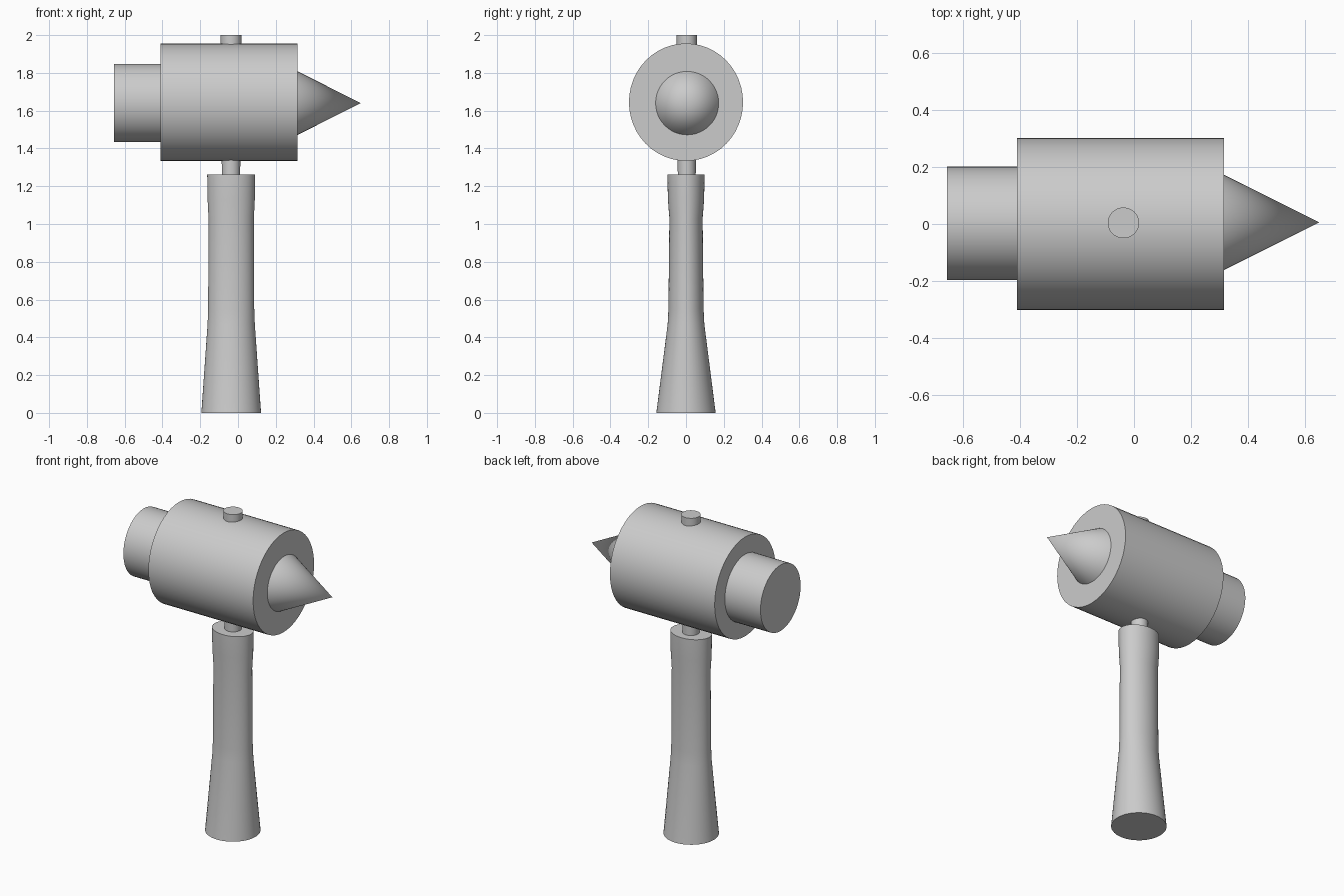
import bpy, bmesh, math

if "Cube" in bpy.data.objects:
    bpy.data.objects.remove(bpy.data.objects["Cube"])

SIDES = 48


def lathe(name, rings, axis='Z', centre=(0, 0, 0)):
    """Capped skin through elliptical rings (position, radius_a, radius_b); zero radius makes a point."""
    bm = bmesh.new()
    cx, cy, cz = centre
    loops = []
    for pos, ra, rb in rings:
        count = 1 if ra == 0 else SIDES
        loop = []
        for i in range(count):
            a = 2 * math.pi * i / SIDES
            u, v = ra * math.cos(a), rb * math.sin(a)
            co = (cx + u, cy + v, pos) if axis == 'Z' else (pos, cy + u, cz + v)
            loop.append(bm.verts.new(co))
        loops.append(loop)
    for lo, hi in zip(loops, loops[1:]):
        for i in range(SIDES):
            j = (i + 1) % SIDES
            if len(hi) == 1:
                bm.faces.new((lo[i], lo[j], hi[0]))
            else:
                bm.faces.new((lo[i], lo[j], hi[j], hi[i]))
    bm.faces.new(loops[0][::-1])
    if len(loops[-1]) > 1:
        bm.faces.new(loops[-1])
    bmesh.ops.recalc_face_normals(bm, faces=bm.faces)
    mesh = bpy.data.meshes.new(name)
    bm.to_mesh(mesh)
    bm.free()
    obj = bpy.data.objects.new(name, mesh)
    bpy.context.collection.objects.link(obj)
    bpy.ops.object.select_all(action='DESELECT')
    obj.select_set(True)
    bpy.context.view_layer.objects.active = obj
    bpy.ops.object.shade_smooth_by_angle(angle=math.radians(35))
    return obj


# Oval grip, flared at the foot
lathe("handle_grip", [(0, .158, .157), (.47, .125, .097), (.55, .122, .093),
                      (1.03, .120, .088), (1.13, .125, .096), (1.262, .127, .098)],
      centre=(-.036, 0, 0))

# Slim tapered shaft through the head, showing above and below it
lathe("shaft", [(1.20, .048, .047), (2.0, .055, .054)], centre=(-.037, .004, 0))

# Large barrel, striking face and spike along x
lathe("hammer_head", [(-.41, .302, .311), (.316, .302, .311)], 'X', (0, 0, 1.645))
lathe("striking_face", [(-.657, .199, .207), (-.40, .199, .207)], 'X', (0, .002, 1.641))
lathe("spike", [(.30, .175, .176), (.65, 0, 0)], 'X', (0, .006, 1.64))
